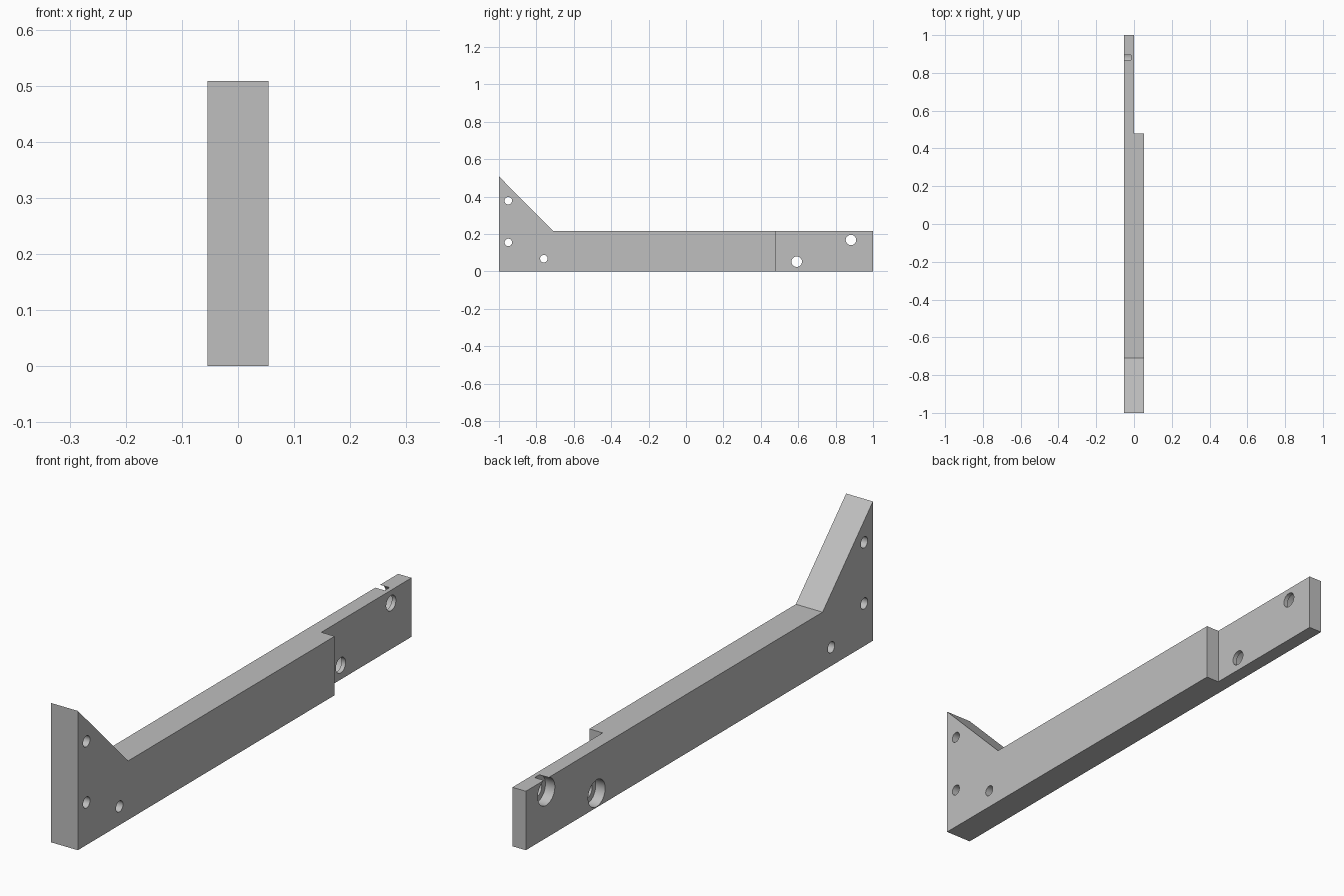
import bpy
import bmesh
from math import pi
from mathutils import Matrix

cube = bpy.data.objects.get("Cube")
if cube:
    bpy.data.objects.remove(cube, do_unlink=True)

HALF = 0.054      # half thickness of the arm
TOP = 0.215       # height of the straight bar
STEP = 0.48       # where the thin tongue begins

grey = bpy.data.materials.new("plain grey")
grey.use_nodes = True
grey.diffuse_color = (0.52, 0.52, 0.52, 1)
grey.node_tree.nodes["Principled BSDF"].inputs["Base Color"].default_value = grey.diffuse_color


def add_object(name, bm):
    bmesh.ops.recalc_face_normals(bm, faces=bm.faces)
    mesh = bpy.data.meshes.new(name)
    bm.to_mesh(mesh)
    bm.free()
    mesh.materials.append(grey)
    obj = bpy.data.objects.new(name, mesh)
    bpy.context.collection.objects.link(obj)
    return obj


def extrude_profile(name, profile, x0, x1):
    """Plate with a side outline of (y, z) points, spanning x0 to x1."""
    bm = bmesh.new()
    face = bm.faces.new([bm.verts.new((x0, y, z)) for y, z in profile])
    result = bmesh.ops.extrude_face_region(bm, geom=[face])
    verts = [v for v in result["geom"] if isinstance(v, bmesh.types.BMVert)]
    bmesh.ops.translate(bm, verts=verts, vec=(x1 - x0, 0, 0))
    return add_object(name, bm)


def cylinder(name, y, z, radius, x0, x1):
    """Round cutter lying along x."""
    bm = bmesh.new()
    place = Matrix.Translation(((x0 + x1) / 2, y, z)) @ Matrix.Rotation(pi / 2, 4, "Y")
    bmesh.ops.create_cone(bm, cap_ends=True, segments=48, radius1=radius,
                          radius2=radius, depth=x1 - x0, matrix=place)
    return add_object(name, bm)


def cut(target, cutter):
    cutter.hide_render = True
    mod = target.modifiers.new("cut", "BOOLEAN")
    mod.operation = "DIFFERENCE"
    mod.solver = "EXACT"
    mod.object = cutter
    bpy.context.view_layer.objects.active = target
    bpy.ops.object.modifier_apply(modifier=mod.name)
    bpy.data.objects.remove(cutter, do_unlink=True)


# Arm with the triangular mounting gusset at its front end
arm = extrude_profile("bracket_arm", [(-1, 0), (1, 0), (1, TOP), (-0.71, TOP), (-1, 0.508)],
                      -HALF, HALF)

# Half-thickness tongue at the back end
cut(arm, extrude_profile("tongue_notch", [(STEP, -0.1), (1.1, -0.1), (1.1, 0.4), (STEP, 0.4)],
                         0, 0.2))

# Small mounting holes through the gusset
for y, z in [(-0.95, 0.378), (-0.95, 0.155), (-0.76, 0.068)]:
    cut(arm, cylinder("mounting_hole", y, z, 0.02, -0.2, 0.2))

# Counterbored bolt holes through the tongue
for y, z in [(0.592, 0.052), (0.882, 0.168)]:
    cut(arm, cylinder("bolt_hole", y, z, 0.028, -0.2, 0.2))
    cut(arm, cylinder("counterbore", y, z, 0.049, -0.2, -0.016))

# Smooth hole walls, crisp edges
bpy.ops.object.select_all(action="DESELECT")
arm.select_set(True)
bpy.context.view_layer.objects.active = arm
bpy.ops.object.shade_smooth_by_angle(angle=pi / 6)
